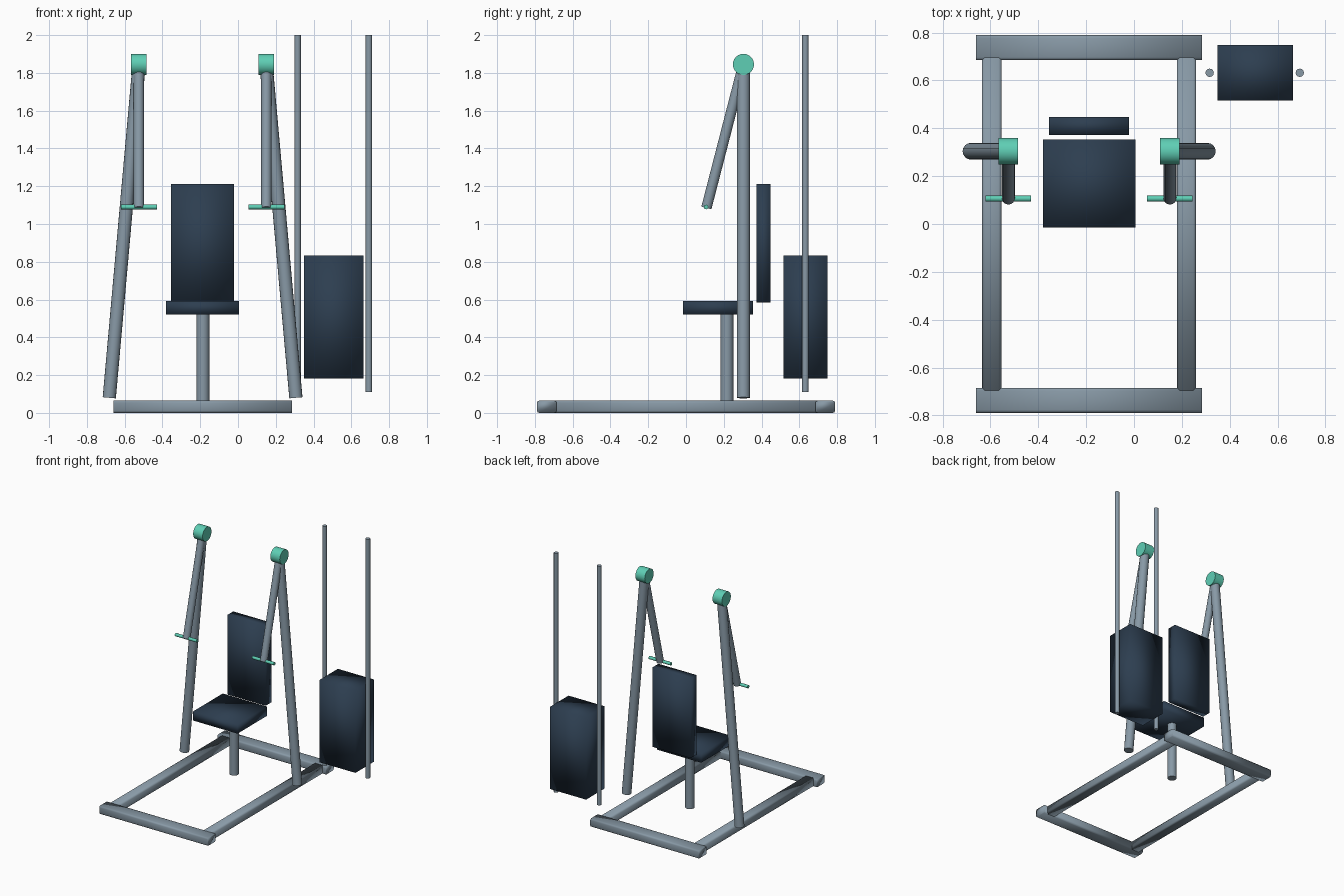
import bpy, bmesh, math
from mathutils import Vector

if "Cube" in bpy.data.objects:
    bpy.data.objects.remove(bpy.data.objects["Cube"])

MID = -0.1875          # symmetry plane of the frame and arms


def material(name, rgb):
    m = bpy.data.materials.new(name)
    m.diffuse_color = (*rgb, 1)
    m.use_nodes = True
    m.node_tree.nodes["Principled BSDF"].inputs["Base Color"].default_value = m.diffuse_color
    return m


STEEL = material("steel_grey", (0.246, 0.319, 0.381))
PAD = material("dark_navy", (0.026, 0.048, 0.08))
TEAL = material("teal", (0.114, 0.62, 0.46))


def finish(name, bm, mat):
    bmesh.ops.recalc_face_normals(bm, faces=bm.faces)
    me = bpy.data.meshes.new(name)
    bm.to_mesh(me)
    bm.free()
    me.materials.append(mat)
    for p in me.polygons:
        p.use_smooth = True
    ob = bpy.data.objects.new(name, me)
    bpy.context.collection.objects.link(ob)
    return ob


def box(name, lo, hi, mat):
    lo, hi = Vector(lo), Vector(hi)
    bm = bmesh.new()
    bmesh.ops.create_cube(bm, size=1)
    for v in bm.verts:
        v.co = (lo + hi) / 2 + v.co * (hi - lo)
    return finish(name, bm, mat)


def bar(name, lo, hi, axis, mat, chamfer=0.012):
    """Box with its long edges (along axis) chamfered."""
    lo, hi = Vector(lo), Vector(hi)
    bm = bmesh.new()
    bmesh.ops.create_cube(bm, size=1)
    for v in bm.verts:
        v.co = (lo + hi) / 2 + v.co * (hi - lo)
    long_edges = [e for e in bm.edges
                  if abs((e.verts[0].co - e.verts[1].co)[axis]) > 0.1]
    bmesh.ops.bevel(bm, geom=long_edges, offset=chamfer, segments=2,
                    profile=0.5, affect='EDGES')
    return finish(name, bm, mat)


def rod(name, a, b, r, mat, sides=16):
    """Round bar between two points."""
    a, b = Vector(a), Vector(b)
    d = b - a
    bm = bmesh.new()
    bmesh.ops.create_cone(bm, cap_ends=True, segments=sides, radius1=r,
                          radius2=r, depth=d.length)
    rot = d.to_track_quat('Z', 'Y').to_matrix()
    for v in bm.verts:
        v.co = rot @ v.co + (a + b) / 2
    ob = finish(name, bm, mat)
    for p in ob.data.polygons:      # flat end caps
        p.use_smooth = len(p.vertices) == 4
    return ob


# Floor frame
for end, s in (("front", -1), ("rear", 1)):
    y0, y1 = sorted((s * 0.685, s * 0.789))
    bar(end + "_cross_bar", (-0.66, y0, 0), (0.285, y1, 0.065), 0, STEEL)
for side, s in (("left", -1), ("right", 1)):
    x = MID + s * 0.407
    bar(side + "_side_rail", (x - 0.04, -0.695, 0), (x + 0.04, 0.695, 0.065), 1, STEEL)

# Seat and backrest
rod("seat_post", (MID + 0.002, 0.217, 0.064), (MID + 0.002, 0.217, 0.53), 0.034, STEEL)
box("seat", (-0.381, -0.015, 0.52), (0.006, 0.354, 0.593), PAD)
box("backrest", (-0.355, 0.373, 0.585), (-0.02, 0.448, 1.213), PAD)

# Leaning uprights, pivot hubs, swing arms and handles
for side, s in (("left", -1), ("right", 1)):
    x = MID + s * 0.3375
    rod(side + "_upright", (MID + s * 0.494, 0.304, 0.08), (x, 0.304, 1.83), 0.035, STEEL)
    rod(side + "_hub", (x - 0.041, 0.304, 1.845), (x + 0.041, 0.304, 1.845), 0.056, TEAL, 24)
    rod(side + "_arm", (x, 0.304, 1.845), (x, 0.108, 1.085), 0.0275, STEEL)
    rod(side + "_handle", (x - 0.095, 0.106, 1.09), (x + 0.095, 0.106, 1.09), 0.0125, TEAL, 8)

# Weight stack with guide rods
box("weight_stack", (0.35, 0.517, 0.183), (0.665, 0.748, 0.833), PAD)
for side, x in (("inner", 0.316), ("outer", 0.693)):
    rod(side + "_guide_rod", (x, 0.632, 0.11), (x, 0.632, 2.0), 0.0175, STEEL, 12)
